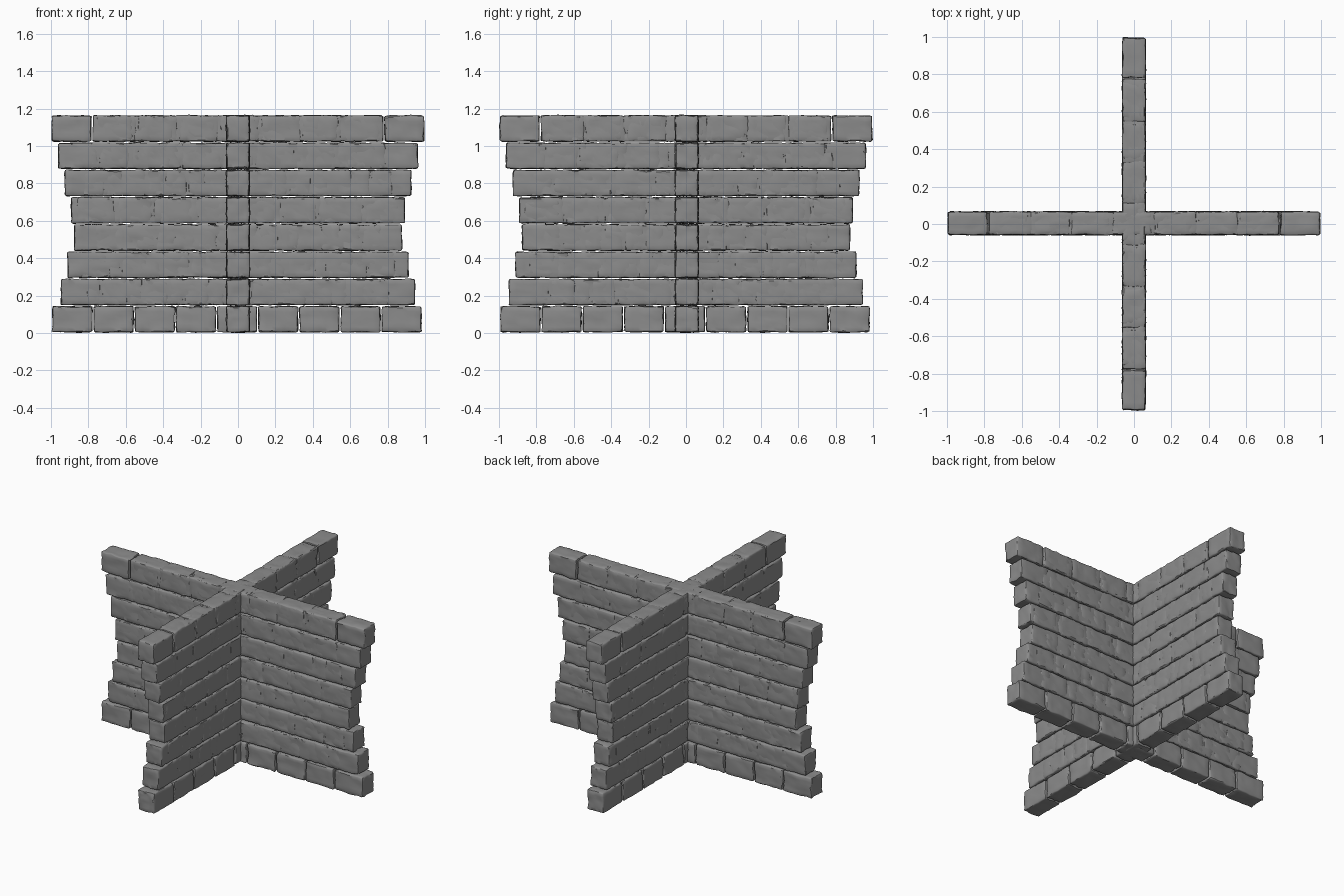
import bpy, bmesh
from mathutils import Vector, Matrix, noise

if "Cube" in bpy.data.objects:
    bpy.data.objects.remove(bpy.data.objects["Cube"])

PITCH, GAP = 0.22, 0.009             # brick spacing along a course, open joint
ROW, HEIGHT, DEPTH = 0.1457, 0.137, 0.122
ENDS = [0.985, 0.95, 0.915, 0.88, 0.895, 0.93, 0.965, 1.0]   # half length per course

stone = bpy.data.materials.new("dark_stone")
stone.diffuse_color = (0.26, 0.26, 0.26, 1)
stone.use_nodes = True
stone.node_tree.nodes["Principled BSDF"].inputs["Base Color"].default_value = stone.diffuse_color


def make_template():
    """Gridded unit cube shared by all bricks."""
    bm = bmesh.new()
    bmesh.ops.create_cube(bm, size=1.0)
    bmesh.ops.subdivide_edges(bm, edges=bm.edges[:], cuts=7, use_grid_fill=True)
    mesh = bpy.data.meshes.new("brick_template")
    bm.to_mesh(mesh)
    bm.free()
    return mesh


def add_brick(bm, template, centre, seed):
    """Rough stone brick lying along x, with worn edges."""
    start = len(bm.verts)
    bm.from_mesh(template)
    bm.verts.ensure_lookup_table()
    half = Vector((PITCH - GAP, DEPTH, HEIGHT)) / 2
    shift = Vector((seed * 3.17, seed * 1.73, seed * 2.39))
    for v in bm.verts[start:]:
        # outer ring of the grid is moved close to the edges
        p = Vector([(c * 2 if abs(c) > 0.49 else c * 2.4) * h for c, h in zip(v.co, half)])
        # round the edges
        r = 0.009
        inner = Vector([max(-(h - r), min(h - r, c)) for c, h in zip(p, half)])
        d = p - inner
        if d.length > 1e-6:
            p = inner + d.normalized() * min(d.length, r)
        # chipped, uneven stone
        p += noise.noise_vector(p * 16 + shift) * 0.005
        p += noise.noise_vector(p * 50 + shift) * 0.0045
        v.co = p + centre


def build_course(name, template, row, turn, y_shift):
    bm = bmesh.new()
    z = 0.0735 + row * ROW
    # chains laid from both ends overlap in the middle; the bottom one is a single run
    chains = [(1, ENDS[row], 9 if row == 0 else 8)]
    if row == 3:      # the even course is doubled by a half-brick offset run
        chains.append((-1, ENDS[row] - PITCH / 2, 7))
    elif row > 0:
        chains.append((-1, ENDS[row], 8))
    for side, end, count in chains:
        for i in range(count):
            x = side * (end - PITCH * (i + 0.5))
            seed = row * 40 + i + 20 * (side < 0) + 400 * turn
            add_brick(bm, template, Vector((x, y_shift, z)), seed)
    if turn:
        bm.transform(Matrix.Rotation(1.5707963, 4, "Z"))
    mesh = bpy.data.meshes.new(name)
    bm.to_mesh(mesh)
    bm.free()
    mesh.materials.append(stone)
    obj = bpy.data.objects.new(name, mesh)
    bpy.context.collection.objects.link(obj)
    bpy.ops.object.select_all(action="DESELECT")
    obj.select_set(True)
    bpy.context.view_layer.objects.active = obj
    bpy.ops.object.shade_smooth_by_angle(angle=0.6)


# two crossing walls, eight courses each
brick = make_template()
for row in range(8):
    build_course(f"wall_x_course_{row + 1}", brick, row, 0, 0.004)
    build_course(f"wall_y_course_{row + 1}", brick, row, 1, 0.0)
bpy.data.meshes.remove(brick)
